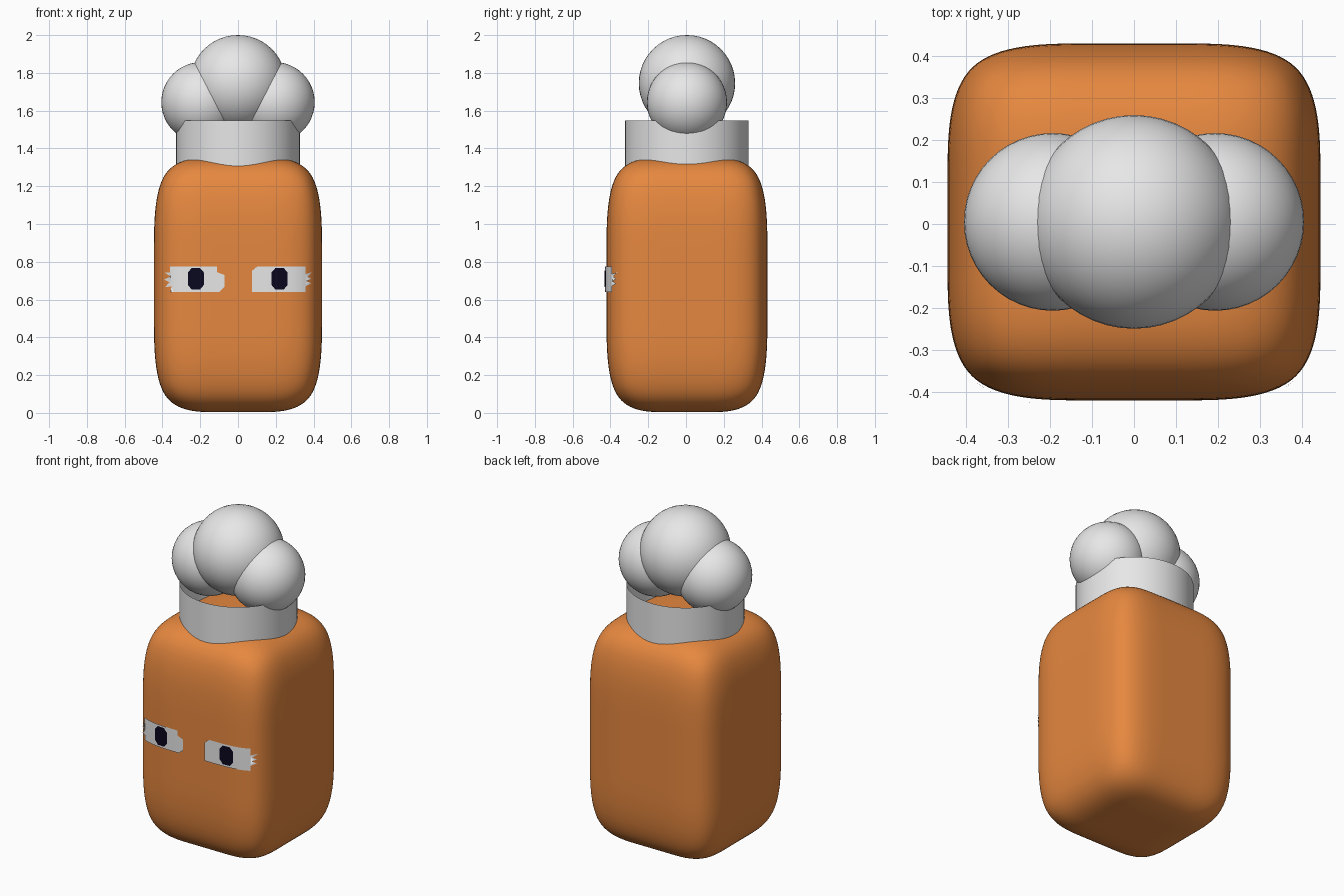
import bpy, bmesh
from mathutils import Vector

if "Cube" in bpy.data.objects:
    bpy.data.objects.remove(bpy.data.objects["Cube"])

CY = 0.005  # depth centre of body, collar and top


def material(name, rgb):
    m = bpy.data.materials.new(name)
    m.diffuse_color = (*rgb, 1)
    m.use_nodes = True
    m.node_tree.nodes["Principled BSDF"].inputs["Base Color"].default_value = m.diffuse_color
    return m


ORANGE = material("orange", (0.79, 0.245, 0.05))
WHITE = material("white", (0.80, 0.80, 0.80))
NAVY = material("dark_navy", (0.003, 0.002, 0.013))


def make_object(name, bm, mat, smooth=True):
    me = bpy.data.meshes.new(name)
    bm.to_mesh(me)
    bm.free()
    me.materials.append(mat)
    for p in me.polygons:
        p.use_smooth = smooth
    ob = bpy.data.objects.new(name, me)
    bpy.context.collection.objects.link(ob)
    return ob


# body: box with two loops per axis near the middle, rounded by subdivision
def cage(c, half):
    return c * half if abs(c) > 0.9 else (0.2 if c > 0 else -0.2) * half


bm = bmesh.new()
bmesh.ops.create_cube(bm, size=2)
bmesh.ops.subdivide_edges(bm, edges=bm.edges[:], cuts=2, use_grid_fill=True)
for v in bm.verts:
    x, y, z = v.co
    v.co = Vector((cage(x, 0.445), cage(y, 0.426) + CY, cage(z, 0.674) + 0.678))
body = make_object("body", bm, ORANGE)
sub = body.modifiers.new("round", 'SUBSURF')
sub.levels = sub.render_levels = 4

# collar: open tube sunk into the body
bm = bmesh.new()
bmesh.ops.create_cone(bm, cap_ends=False, segments=64, radius1=0.327, radius2=0.327, depth=0.33)
bmesh.ops.translate(bm, verts=bm.verts[:], vec=(0, CY, 1.382))
make_object("collar", bm, WHITE)

# three balls on top
for name, x, z, r in (("top_ball", 0, 1.745, 0.255),
                      ("left_ball", -0.194, 1.645, 0.212),
                      ("right_ball", 0.194, 1.645, 0.212)):
    bm = bmesh.new()
    bmesh.ops.create_uvsphere(bm, u_segments=48, v_segments=24, radius=r)
    bmesh.ops.translate(bm, verts=bm.verts[:], vec=(x, CY, z))
    make_object(name, bm, WHITE)

bpy.context.view_layer.update()
body_eval = body.evaluated_get(bpy.context.evaluated_depsgraph_get())


# thin sheet that follows the front of the body
def front_sheet(name, outline, mat, lift):
    bm = bmesh.new()
    bm.faces.new([bm.verts.new((x, 0, z)) for x, z in outline])
    for i in range(-20, 21):
        bmesh.ops.bisect_plane(bm, geom=bm.verts[:] + bm.edges[:] + bm.faces[:],
                               plane_co=(i * 0.02 + 0.003, 0, 0), plane_no=(1, 0, 0))
    bmesh.ops.triangulate(bm, faces=bm.faces[:])
    for v in bm.verts:
        hit, loc, _, _ = body_eval.ray_cast(Vector((v.co.x, -2, v.co.z)), Vector((0, 1, 0)))
        v.co.y = (loc.y if hit else -0.38) - lift
    bm.normal_update()
    bmesh.ops.reverse_faces(bm, faces=[f for f in bm.faces if f.normal.y > 0])
    make_object(name, bm, mat)


# eyes: clipped rectangles with lashes on the outer end
left_eye = [(-0.072, 0.73), (-0.11, 0.745), (-0.11, 0.776), (-0.36, 0.776), (-0.36, 0.742),
            (-0.387, 0.742), (-0.357, 0.722), (-0.392, 0.706), (-0.362, 0.692),
            (-0.387, 0.665), (-0.352, 0.67), (-0.357, 0.64), (-0.10, 0.64), (-0.072, 0.666)]
right_eye = [(0.073, 0.64), (0.358, 0.64), (0.358, 0.67), (0.388, 0.686), (0.363, 0.697),
             (0.388, 0.711), (0.368, 0.721), (0.393, 0.745), (0.358, 0.735),
             (0.358, 0.776), (0.103, 0.776), (0.073, 0.751)]
pupil = [(-0.022, 0.653), (0.022, 0.653), (0.043, 0.678), (0.043, 0.743),
         (0.022, 0.767), (-0.022, 0.767), (-0.043, 0.743), (-0.043, 0.678)]
for side, outline, cx in (("left", left_eye, -0.223), ("right", right_eye, 0.22)):
    front_sheet(side + "_eye", outline, WHITE, 0.007)
    front_sheet(side + "_pupil", [(cx + x, z) for x, z in pupil], NAVY, 0.010)
